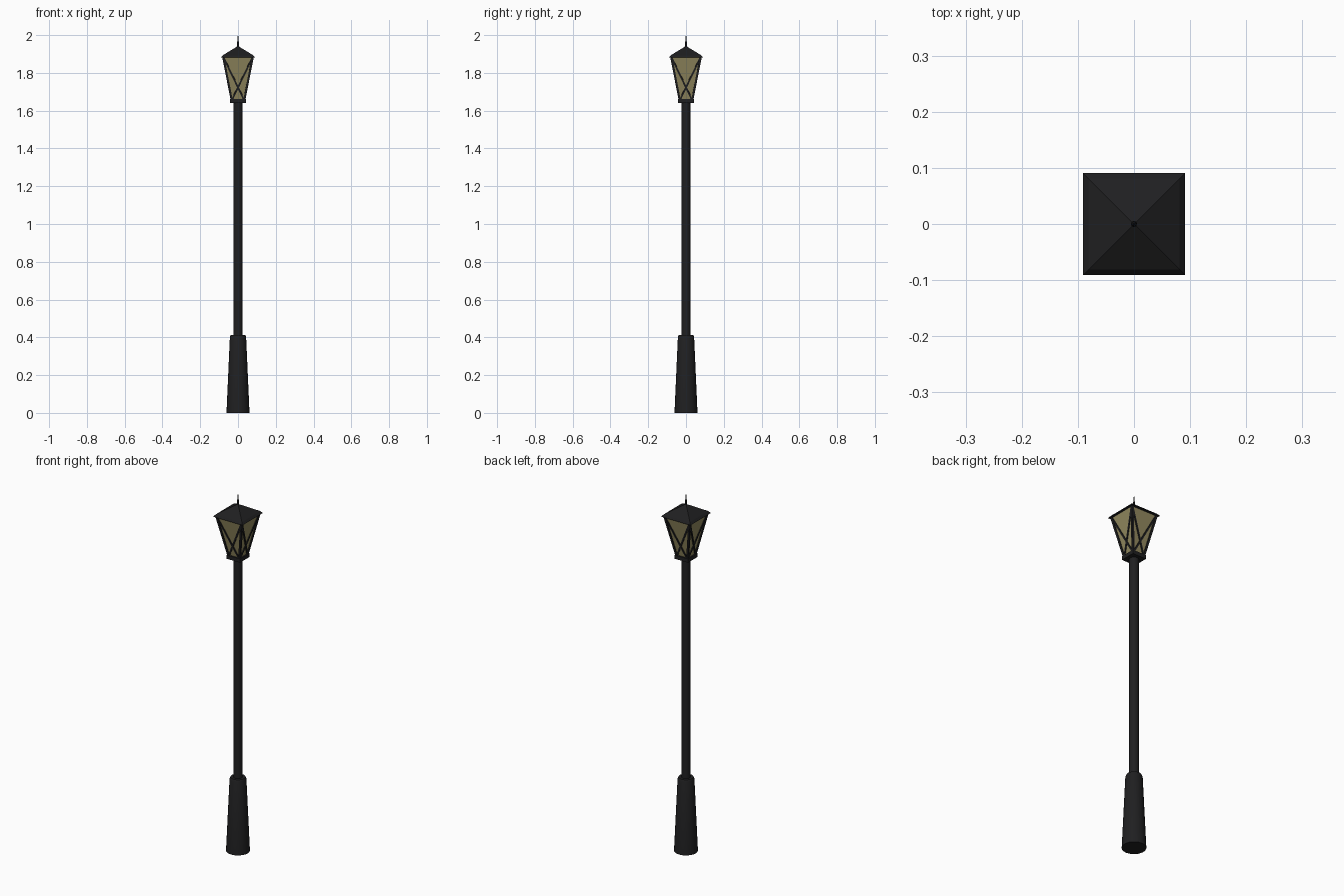
import bpy, bmesh, math
from mathutils import Vector, Matrix

if "Cube" in bpy.data.objects:
    bpy.data.objects.remove(bpy.data.objects["Cube"])


def material(name, rgb):
    m = bpy.data.materials.new(name)
    m.diffuse_color = (*rgb, 1)
    m.use_nodes = True
    m.node_tree.nodes["Principled BSDF"].inputs["Base Color"].default_value = m.diffuse_color
    return m


BLACK = material("black iron", (0.014, 0.014, 0.015))
GLASS = material("amber glass", (0.29, 0.25, 0.115))


def finish(name, bm, mat):
    bmesh.ops.recalc_face_normals(bm, faces=bm.faces)
    me = bpy.data.meshes.new(name)
    bm.to_mesh(me)
    bm.free()
    me.materials.append(mat)
    ob = bpy.data.objects.new(name, me)
    bpy.context.collection.objects.link(ob)
    return ob


def stack(name, profile, sides, mat, smooth=False):
    """Closed stack of rings; for 4 sides the radius is the half width."""
    bm = bmesh.new()
    k = math.sqrt(2) if sides == 4 else 1
    off = math.pi / 4 if sides == 4 else 0
    rings = []
    for r, z in profile:
        rings.append([bm.verts.new((r * k * math.cos(off + 2 * math.pi * i / sides),
                                    r * k * math.sin(off + 2 * math.pi * i / sides), z))
                      for i in range(sides)])
    for a, b in zip(rings, rings[1:]):
        for i in range(sides):
            j = (i + 1) % sides
            bm.faces.new((a[i], a[j], b[j], b[i]))
    bm.faces.new(rings[0][::-1])
    bm.faces.new(rings[-1])
    ob = finish(name, bm, mat)
    if smooth:
        bpy.ops.object.select_all(action='DESELECT')
        ob.select_set(True)
        bpy.context.view_layer.objects.active = ob
        bpy.ops.object.shade_smooth_by_angle(angle=math.radians(35))
    return ob


def bar(bm, a, b, normal, width, depth):
    """Rectangular bar from a to b, with its depth along the normal."""
    d = b - a
    y = d.normalized()
    n = (normal - y * normal.dot(y)).normalized()
    x = y.cross(n)
    rot = Matrix((x, y, n)).transposed().to_4x4()
    bmesh.ops.create_cube(bm, size=1, matrix=Matrix.Translation((a + b) / 2) @ rot
                          @ Matrix.Diagonal((width, d.length, depth, 1)))


# Foot and pole
stack("tapered_base", [(0.061, 0), (0.043, 0.402), (0.038, 0.413)], 24, BLACK, True)
stack("pole", [(0.024, 0.4), (0.024, 1.645)], 20, BLACK, True)

# Lantern body
Z0, Z1, W0, W1 = 1.655, 1.885, 0.033, 0.078
stack("lantern_collar", [(0.042, 1.64), (0.042, 1.661)], 4, BLACK)
stack("lantern_glass", [(W0, Z0), (W1, Z1)], 4, GLASS)

# Corner bars and crossed bars on each side
corners, crosses = bmesh.new(), bmesh.new()
for i in range(4):
    r = Matrix.Rotation(i * math.pi / 2, 3, 'Z')
    bl, br = r @ Vector((-W0, -W0, Z0)), r @ Vector((W0, -W0, Z0))
    tl, tr = r @ Vector((-W1, -W1, Z1)), r @ Vector((W1, -W1, Z1))
    normal = r @ Vector((0, -1, -(W1 - W0) / (Z1 - Z0)))
    bar(corners, bl, tl, r @ Vector((0, -1, 0)), 0.011, 0.011)
    bar(crosses, bl, tr, normal, 0.009, 0.008)
    bar(crosses, br, tl, normal, 0.009, 0.008)
finish("corner_bars", corners, BLACK)
finish("crossed_bars", crosses, BLACK)

# Roof and spike
stack("roof", [(0.091, 1.881), (0.081, 1.893), (0.004, 1.94)], 4, BLACK)
stack("finial", [(0.004, 1.93), (0.004, 1.947), (0.0055, 1.955), (0.004, 1.966),
                 (0.0025, 1.975), (0.001, 2.0)], 8, BLACK, True)
